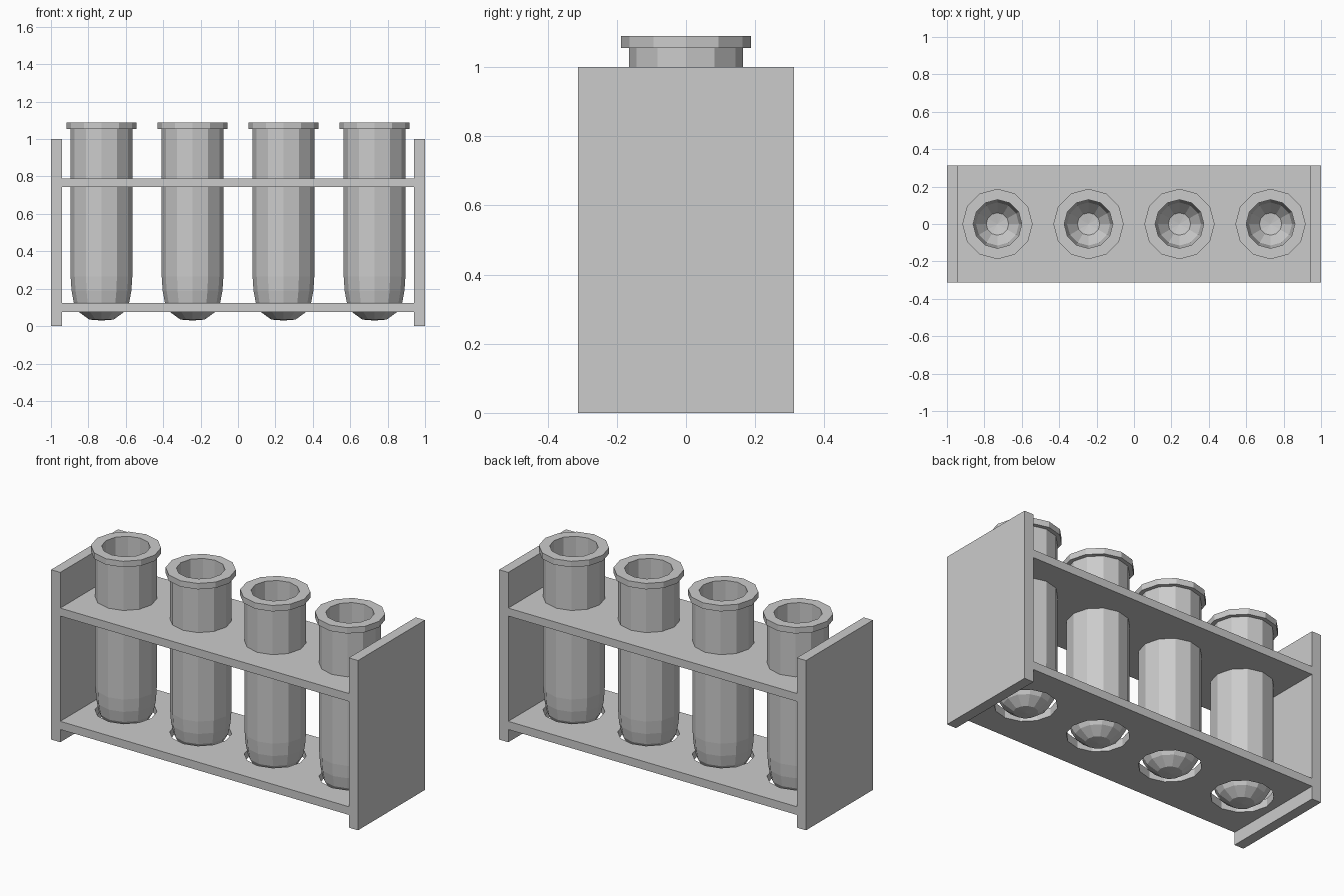
import bpy, bmesh, math

cube = bpy.data.objects.get("Cube")
if cube:
    bpy.data.objects.remove(cube, do_unlink=True)

SIDES = 12
TUBE_R = 0.165
TUBE_X = [-0.73, -0.243, 0.243, 0.73]
DEPTH = 0.623

grey = bpy.data.materials.new("plain_grey")
grey.use_nodes = True
colour = (0.6, 0.6, 0.6, 1)
grey.diffuse_color = colour
grey.node_tree.nodes["Principled BSDF"].inputs["Base Color"].default_value = colour


def finish(name, bm):
    bmesh.ops.recalc_face_normals(bm, faces=bm.faces)
    mesh = bpy.data.meshes.new(name)
    bm.to_mesh(mesh)
    bm.free()
    mesh.materials.append(grey)
    obj = bpy.data.objects.new(name, mesh)
    bpy.context.collection.objects.link(obj)
    return obj


def box(name, x0, x1, z0, z1):
    bm = bmesh.new()
    bmesh.ops.create_cube(bm, size=1)
    for v in bm.verts:
        v.co.x = x0 + (v.co.x + 0.5) * (x1 - x0)
        v.co.y *= DEPTH
        v.co.z = z0 + (v.co.z + 0.5) * (z1 - z0)
    return finish(name, bm)


def lathe(name, profile, x):
    # Spin a (radius, height) profile around a vertical axis
    bm = bmesh.new()
    verts = [bm.verts.new((r, 0, z)) for r, z in profile]
    edges = [bm.edges.new(pair) for pair in zip(verts, verts[1:])]
    bmesh.ops.spin(bm, geom=verts + edges, cent=(0, 0, 0), axis=(0, 0, 1),
                   angle=math.tau, steps=SIDES, use_merge=True)
    bmesh.ops.remove_doubles(bm, verts=bm.verts, dist=0.0001)
    obj = finish(name, bm)
    obj.location.x = x
    return obj


# End panels
box("right_panel", -1, -0.94, 0, 1)
box("left_panel", 0.94, 1, 0, 1)

# Shelves with a row of round holes
for name, z0, z1 in (("lower_shelf", 0.075, 0.123), ("upper_shelf", 0.743, 0.79)):
    shelf = box(name, -0.94, 0.94, z0, z1)
    for x in TUBE_X:
        hole_r = TUBE_R + 0.001
        cutter = lathe("hole_cutter", [(0, z0 - 0.1), (hole_r, z0 - 0.1),
                                       (hole_r, z1 + 0.1), (0, z1 + 0.1)], x)
        cutter.hide_render = True
        mod = shelf.modifiers.new("hole", "BOOLEAN")
        mod.operation = "DIFFERENCE"
        mod.solver = "EXACT"
        mod.object = cutter
        bpy.context.view_layer.objects.active = shelf
        bpy.ops.object.modifier_apply(modifier=mod.name)
        bpy.data.objects.remove(cutter, do_unlink=True)

# Hollow tubes with a rounded base and a flanged rim
tube_profile = [
    (0, 0.03), (0.065, 0.035), (0.12, 0.075), (0.148, 0.125), (0.16, 0.19),
    (TUBE_R, 0.265), (TUBE_R, 1.055), (0.188, 1.055), (0.188, 1.09),
    (0.13, 1.09), (0.13, 0.265), (0.115, 0.15), (0.06, 0.08), (0, 0.07),
]
for i, x in enumerate(TUBE_X):
    lathe(f"tube_{i + 1}", tube_profile, x)
